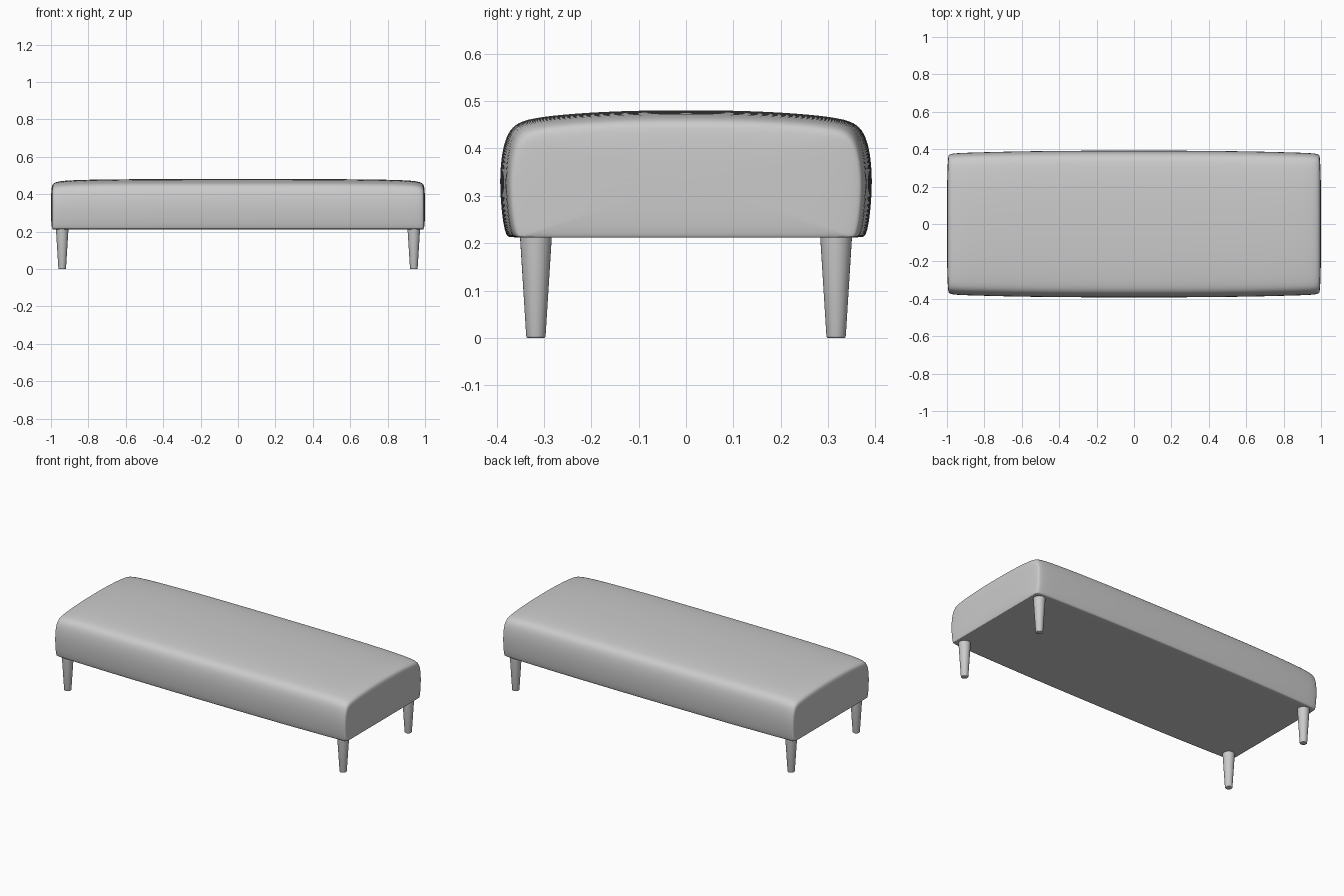
import bpy, bmesh, math

cube = bpy.data.objects.get("Cube")
if cube:
    bpy.data.objects.remove(cube, do_unlink=True)

grey = bpy.data.materials.new("plain grey")
grey.use_nodes = True
COLOUR = (0.6, 0.6, 0.6, 1)
grey.diffuse_color = COLOUR
grey.node_tree.nodes["Principled BSDF"].inputs["Base Color"].default_value = COLOUR

BASE = 0.212   # underside of the cushion
MID = 0.33     # height at which the ends bulge most


def add_object(name, bm, angle):
    bmesh.ops.recalc_face_normals(bm, faces=bm.faces)
    mesh = bpy.data.meshes.new(name)
    bm.to_mesh(mesh)
    bm.free()
    mesh.materials.append(grey)
    obj = bpy.data.objects.new(name, mesh)
    bpy.context.collection.objects.link(obj)
    bpy.ops.object.select_all(action="DESELECT")
    obj.select_set(True)
    bpy.context.view_layer.objects.active = obj
    bpy.ops.object.shade_smooth_by_angle(angle=math.radians(angle))
    return obj


def loft(bm, rings):
    """Skin a list of closed rings and cap both ends."""
    loops = [[bm.verts.new(p) for p in ring] for ring in rings]
    for a, b in zip(loops, loops[1:]):
        for i in range(len(a)):
            j = (i + 1) % len(a)
            bm.faces.new((a[i], a[j], b[j], b[i]))
    bm.faces.new(loops[0])
    bm.faces.new(loops[-1])


# Cushion: half cross-section (y, z), mirrored into a closed ring
half = [(0.2, BASE), (0.365, BASE), (0.376, 0.213), (0.381, 0.219), (0.388, 0.25),
        (0.394, 0.32), (0.391, 0.38), (0.381, 0.425), (0.363, 0.451),
        (0.33, 0.464), (0.24, 0.474), (0.12, 0.48)]
section = half + [(0, 0.481)] + [(-y, z) for y, z in reversed(half)] + [(0, BASE)]

# Stations along the length: x, width scale, height scale
stations = [(0, 1, 1), (0.35, 0.998, 1), (0.65, 0.988, 0.997), (0.85, 0.974, 0.984),
            (0.94, 0.966, 0.966), (0.975, 0.957, 0.94), (0.988, 0.945, 0.91),
            (0.992, 0.932, 0.885)]
rings = [[(x, y * w, BASE + (z - BASE) * h) for y, z in section] for x, w, h in stations]

# Gently domed end: the last ring shrinks towards its middle
end = rings[-1]
for x, s in ((0.995, 0.94), (0.998, 0.75), (1.0, 0.4)):
    rings.append([(x, y * s, MID + (z - MID) * s) for _, y, z in end])
left = [[(-x, y, z) for x, y, z in ring] for ring in reversed(rings[1:])]

bm = bmesh.new()
loft(bm, left + rings)
cushion = add_object("cushion", bm, 60)
subdivision = cushion.modifiers.new("soft surface", "SUBSURF")
subdivision.levels = subdivision.render_levels = 2

# Legs: round and tapered, with a softened foot
SIDES = 32
leg_profile = [(0.017, 0), (0.0195, 0.001), (0.0205, 0.004), (0.034, 0.22)]
for end_name, sy in (("front", -1), ("back", 1)):
    for side_name, sx in (("left", 1), ("right", -1)):
        bm = bmesh.new()
        loft(bm, [[(sx * 0.94 + r * math.cos(math.tau * i / SIDES),
                    sy * 0.317 + r * math.sin(math.tau * i / SIDES), z)
                   for i in range(SIDES)] for r, z in leg_profile])
        add_object(f"{end_name}_{side_name}_leg", bm, 50)
